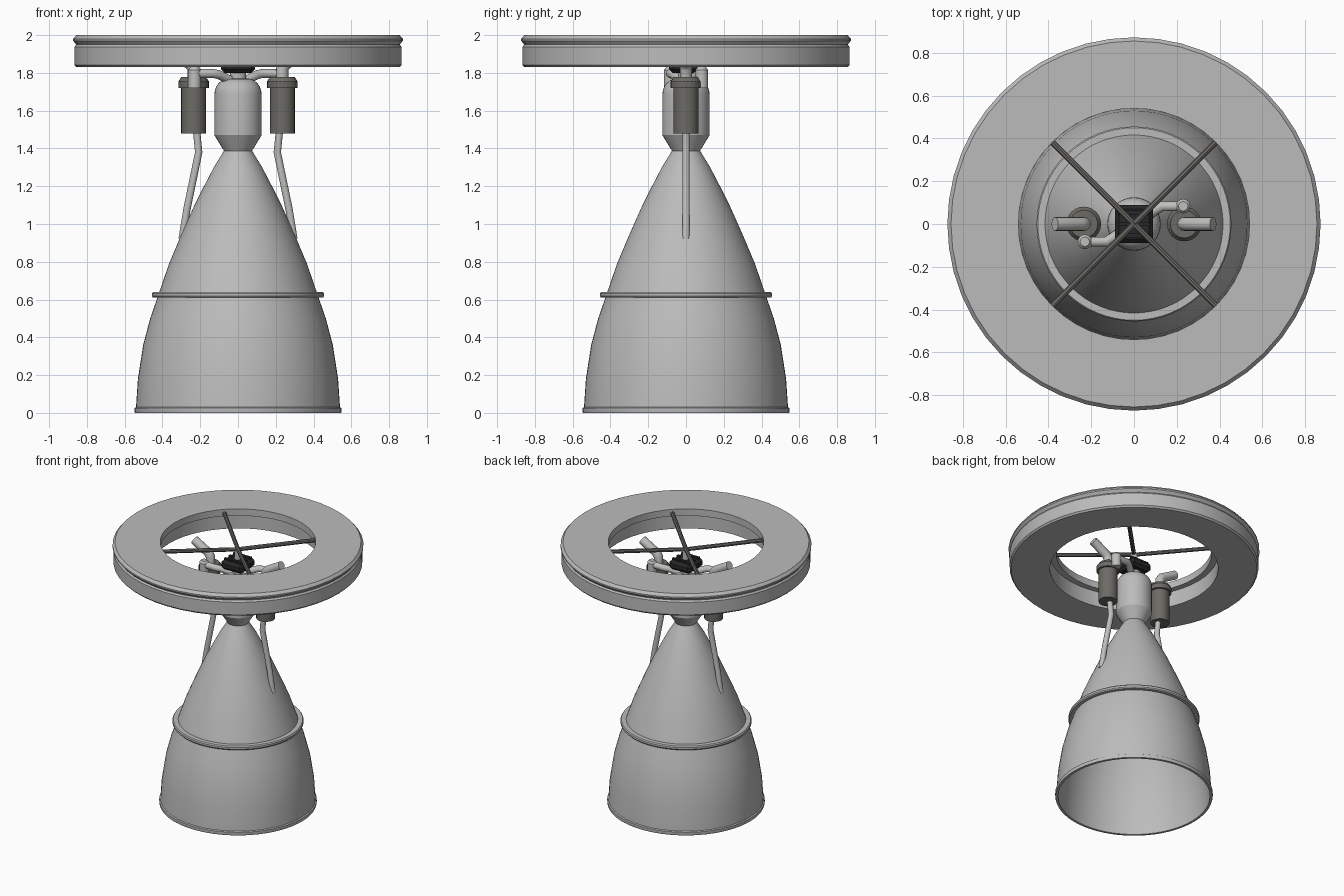
import bpy, bmesh, math
from mathutils import Vector

old = bpy.data.objects.get("Cube")
if old:
    bpy.data.objects.remove(old, do_unlink=True)


def material(name, r, g, b):
    m = bpy.data.materials.new(name)
    m.use_nodes = True
    m.diffuse_color = (r, g, b, 1)
    m.node_tree.nodes["Principled BSDF"].inputs["Base Color"].default_value = (r, g, b, 1)
    return m


METAL = material("light metal", 0.5, 0.5, 0.5)
PIPE = material("pipe metal", 0.52, 0.52, 0.5)
PUMP = material("dark warm metal", 0.15, 0.145, 0.13)
STRUT = material("strut metal", 0.14, 0.13, 0.12)
BLACK = material("black casing", 0.02, 0.02, 0.02)


def finish(name, bm, mat, angle=30):
    bmesh.ops.recalc_face_normals(bm, faces=bm.faces)
    mesh = bpy.data.meshes.new(name)
    bm.to_mesh(mesh)
    bm.free()
    ob = bpy.data.objects.new(name, mesh)
    bpy.context.collection.objects.link(ob)
    mesh.materials.append(mat)
    bpy.ops.object.select_all(action='DESELECT')
    ob.select_set(True)
    bpy.context.view_layer.objects.active = ob
    bpy.ops.object.shade_smooth_by_angle(angle=math.radians(angle))
    return ob


def lathe(name, profile, mat, steps=48, closed=False, x=0, y=0, angle=30):
    """Spin a (radius, height) profile about a vertical axis."""
    bm = bmesh.new()
    vs = [bm.verts.new((r, 0, z)) for r, z in profile]
    pairs = list(zip(vs, vs[1:])) + ([(vs[-1], vs[0])] if closed else [])
    edges = [bm.edges.new(p) for p in pairs]
    bmesh.ops.spin(bm, geom=vs + edges, cent=(0, 0, 0), axis=(0, 0, 1),
                   angle=math.tau, steps=steps)
    bmesh.ops.remove_doubles(bm, verts=bm.verts, dist=1e-4)
    bmesh.ops.translate(bm, verts=bm.verts, vec=(x, y, 0))
    return finish(name, bm, mat, angle)


def tube(name, points, radius, mat, sides=12):
    """Sweep a circle along a path with mitred bends and capped ends."""
    bm = bmesh.new()
    pts = [Vector(p) for p in points]
    dirs = [(b - a).normalized() for a, b in zip(pts, pts[1:])]
    u = dirs[0].orthogonal().normalized()
    v = dirs[0].cross(u)
    ring = [pts[0] + radius * (math.cos(t) * u + math.sin(t) * v)
            for t in (math.tau * i / sides for i in range(sides))]
    rows = [[bm.verts.new(c) for c in ring]]
    for i, d in enumerate(dirs):
        n = (d + dirs[i + 1]).normalized() if i + 1 < len(dirs) else d
        ring = [c + d * ((pts[i + 1] - c).dot(n) / d.dot(n)) for c in ring]
        rows.append([bm.verts.new(c) for c in ring])
    for a, b in zip(rows, rows[1:]):
        for i in range(sides):
            j = (i + 1) % sides
            bm.faces.new((a[i], a[j], b[j], b[i]))
    bm.faces.new(rows[0])
    bm.faces.new(rows[-1])
    return finish(name, bm, mat, 40)


def box(name, size, centre, mat, bevel=0.0):
    bm = bmesh.new()
    bmesh.ops.create_cube(bm, size=1)
    bmesh.ops.scale(bm, vec=size, verts=bm.verts)
    bmesh.ops.translate(bm, vec=centre, verts=bm.verts)
    if bevel:
        bmesh.ops.bevel(bm, geom=bm.edges[:], offset=bevel, segments=1, affect='EDGES')
    return finish(name, bm, mat, 20)


# Nozzle bell: outer skin, then the same curve inset for the inner skin
outer = [(0.54, 0.03), (0.53, 0.18), (0.502, 0.36), (0.465, 0.5), (0.42, 0.63),
         (0.365, 0.79), (0.306, 0.93), (0.235, 1.09), (0.18, 1.2), (0.128, 1.3),
         (0.073, 1.39)]
inner = [(r - 0.012, z) for r, z in reversed(outer)]
lip = [(0.528, 0), (0.546, 0), (0.548, 0.008), (0.548, 0.025)]
lathe("nozzle_bell", inner + lip + outer, METAL, 64, closed=True)

# Stiffening band around the bell
lathe("nozzle_band", [(0.41, 0.61), (0.45, 0.61), (0.456, 0.618), (0.456, 0.632),
                      (0.45, 0.64), (0.41, 0.64)], METAL, 64, closed=True)

# Combustion chamber with domed top
dome = [(0.05 + 0.075 * math.cos(t), 1.685 + 0.085 * math.sin(t))
        for t in (math.pi / 2 * i / 6 for i in range(7))]
lathe("combustion_chamber", [(0, 1.385), (0.073, 1.385), (0.125, 1.47)] + dome + [(0, 1.77)],
      METAL, 32)

# Mounting ring: deep lower hoop and bevelled upper plate with smaller hole
lathe("mounting_hoop", [(0.585, 1.83), (0.855, 1.83), (0.866, 1.842), (0.866, 1.938),
                        (0.855, 1.952), (0.585, 1.952)], METAL, 48, closed=True, angle=20)
lathe("mounting_plate", [(0.541, 1.948), (0.855, 1.948), (0.873, 1.97), (0.873, 1.98),
                         (0.856, 2.0), (0.541, 2.0)], METAL, 48, closed=True, angle=20)

# Crossed struts, dipping slightly to the centre
for i in range(2):
    a = math.pi / 4 + i * math.pi / 2
    c, s = 0.545 * math.cos(a), 0.545 * math.sin(a)
    tube("cross_strut", [(-c, -s, 1.968), (0, 0, 1.942), (c, s, 1.968)], 0.015, STRUT, 8)

# Gimbal block with ridges and a peg up to the struts
box("gimbal_block", (0.18, 0.18, 0.07), (0, 0, 1.835), BLACK, 0.02)
for y in (-0.055, 0, 0.055):
    box("gimbal_ridge", (0.15, 0.02, 0.012), (0, y, 1.873), BLACK)
tube("gimbal_peg", [(0, 0, 1.86), (0, 0, 1.945)], 0.025, METAL)
tube("gimbal_post", [(0, 0, 1.76), (0, 0, 1.81)], 0.045, METAL)

# Two pumps with their plumbing, each turned half way round from the other
for side, s in (("left", 1), ("right", -1)):
    x = 0.235 * s
    lathe(side + "_pump", [(0, 1.478), (0.066, 1.478), (0.066, 1.72), (0.081, 1.72),
                           (0.081, 1.755), (0.065, 1.778), (0, 1.778)], PUMP, 24, x=x)
    tube(side + "_inlet_pipe", [(x, 0, 1.76), (x, 0, 1.825), (x + 0.018 * s, 0, 1.85),
                                (0.37 * s, 0, 1.915)], 0.032, PIPE, 16)
    tube(side + "_exhaust_pipe", [(0.22 * s, 0, 1.5), (0.208 * s, 0, 1.38),
                                  (0.27 * s, 0, 1.08), (0.296 * s, 0, 0.92)], 0.02, PIPE)
    y = 0.083 * s
    lathe(side + "_riser", [(0, 1.72), (0.034, 1.72), (0.034, 1.815), (0.022, 1.83),
                            (0, 1.83)], PIPE, 16, x=0.23 * s, y=y)
    tube(side + "_feed_pipe", [(0.23 * s, y, 1.797), (0.13 * s, y, 1.797),
                               (0.1 * s, 0.065 * s, 1.79), (0.03 * s, 0.015 * s, 1.755)],
         0.024, PIPE)
